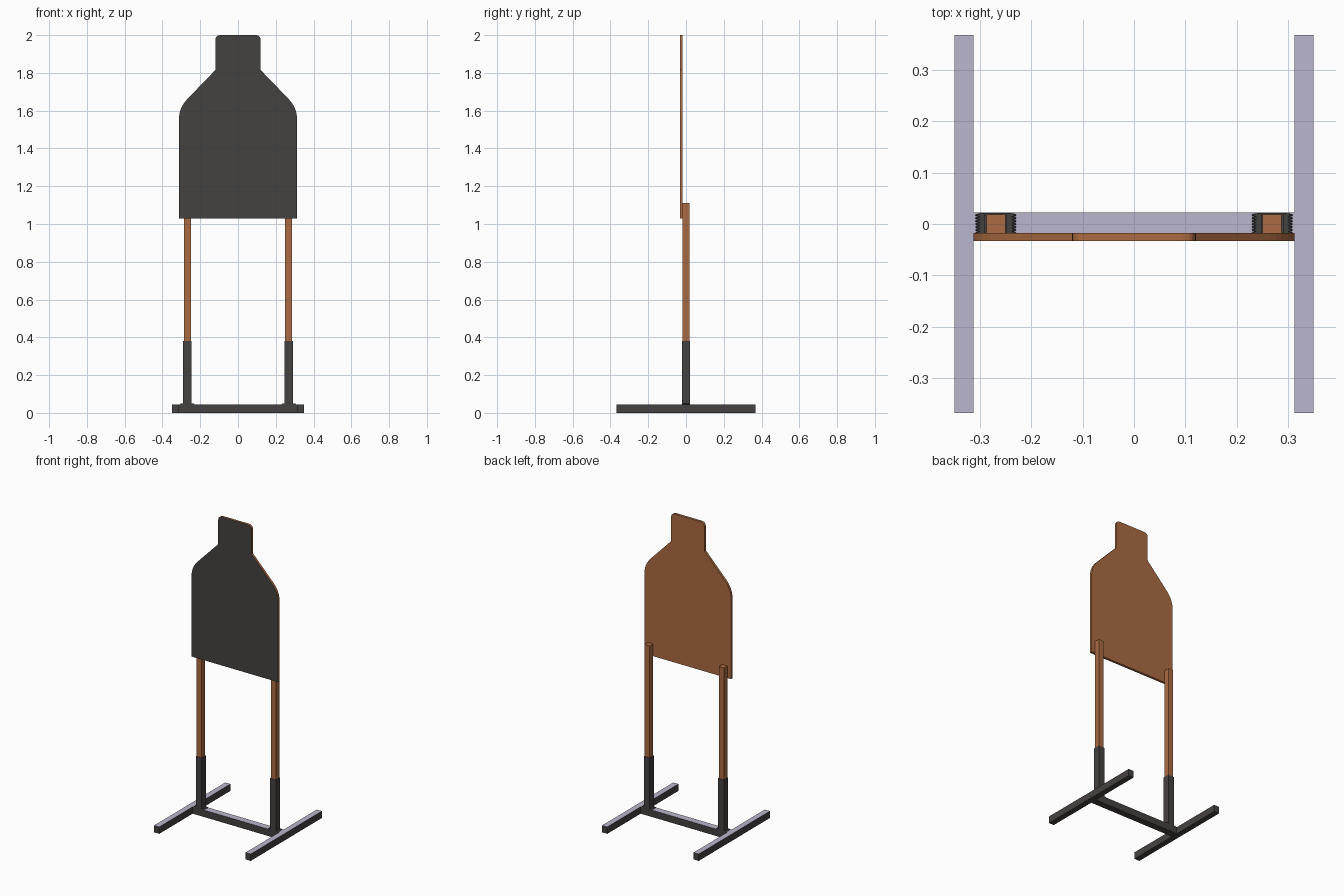
import bpy, bmesh
from mathutils import Vector

if "Cube" in bpy.data.objects:
    bpy.data.objects.remove(bpy.data.objects["Cube"])


def material(name, rgb):
    m = bpy.data.materials.new(name)
    m.diffuse_color = (*rgb, 1)
    m.use_nodes = True
    m.node_tree.nodes["Principled BSDF"].inputs["Base Color"].default_value = m.diffuse_color
    return m


WOOD = material("wood_brown", (0.41, 0.147, 0.055))
DARK = material("dark_steel", (0.060, 0.054, 0.052))
PALE = material("pale_lavender", (0.50, 0.47, 0.61))


def finish(bm, name, mats, rule=None):
    bmesh.ops.recalc_face_normals(bm, faces=bm.faces)
    bm.normal_update()
    if rule:
        for f in bm.faces:
            f.material_index = 1 if rule(f) else 0
    me = bpy.data.meshes.new(name)
    bm.to_mesh(me)
    bm.free()
    for m in mats:
        me.materials.append(m)
    ob = bpy.data.objects.new(name, me)
    bpy.context.collection.objects.link(ob)
    return ob


def box(name, lo, hi, mats, rule=None):
    bm = bmesh.new()
    bmesh.ops.create_cube(bm, size=1)
    lo, hi = Vector(lo), Vector(hi)
    for v in bm.verts:
        v.co = (lo + hi) / 2 + v.co * (hi - lo)
    return finish(bm, name, mats, rule)


def rounded(a, ctrl, b, n=8):
    a, ctrl, b = Vector(a), Vector(ctrl), Vector(b)
    return [a * (1 - t) ** 2 + ctrl * 2 * t * (1 - t) + b * t * t
            for t in (i / n for i in range(n + 1))]


def faces_up(f):
    return f.normal.z > 0.9


# Silhouette board: dark front, wooden edges and back
half = [Vector((0.312, 1.03))]
half += rounded((0.312, 1.56), (0.312, 1.617), (0.265, 1.665))
half += [Vector((0.12, 1.815))]
half += rounded((0.12, 1.972), (0.12, 2.0), (0.092, 2.0), 6)
outline = half + [Vector((-p.x, p.y)) for p in reversed(half)]
bm = bmesh.new()
face = bm.faces.new([bm.verts.new((p.x, -0.033, p.y)) for p in outline])
ext = bmesh.ops.extrude_face_region(bm, geom=[face], use_keep_orig=True)
for g in ext["geom"]:
    if isinstance(g, bmesh.types.BMVert):
        g.co.y = -0.0175
finish(bm, "target_board", [WOOD, DARK], lambda f: f.normal.y < -0.9)

# Base crossbar with pale top
box("base_crossbar", (-0.312, -0.022, 0), (0.312, 0.022, 0.045), [DARK, PALE], faces_up)

for side, s in (("left", -1), ("right", 1)):
    def span(a, b):
        return sorted((s * a, s * b))

    # Foot rail
    x0, x1 = span(0.312, 0.349)
    box(side + "_foot_rail", (x0, -0.367, 0), (x1, 0.367, 0.045), [DARK, PALE], faces_up)

    # Wooden upright
    x0, x1 = span(0.25, 0.287)
    box(side + "_upright", (x0, -0.0175, 0.045), (x1, 0.0185, 1.11), [WOOD])

    # Square socket tube: four walls around the upright
    cx = s * 0.2685
    bm = bmesh.new()
    rings = []
    for r, z in ((0.0215, 0.045), (0.0215, 0.38), (0.0185, 0.38), (0.0185, 0.045)):
        rings.append([bm.verts.new((cx + r * a, r * b, z))
                      for a, b in ((-1, -1), (1, -1), (1, 1), (-1, 1))])
    for k in range(4):
        lo, hi = rings[k], rings[(k + 1) % 4]
        for i in range(4):
            j = (i + 1) % 4
            bm.faces.new((lo[i], lo[j], hi[j], hi[i]))
    finish(bm, side + "_socket", [DARK])

    # Weld beads: low scalloped pads either side of the socket
    bm = bmesh.new()
    for d in (-1, 1):
        for i in range(7):
            c = bmesh.ops.create_cone(bm, cap_ends=True, segments=10,
                                      radius1=1, radius2=0.8, depth=1)
            for v in c["verts"]:
                v.co = Vector((cx + d * 0.0215 + v.co.x * 0.019,
                               -0.0175 + i * 0.0058 + v.co.y * 0.0042,
                               0.047 + v.co.z * 0.005))
    finish(bm, side + "_weld_beads", [DARK])
